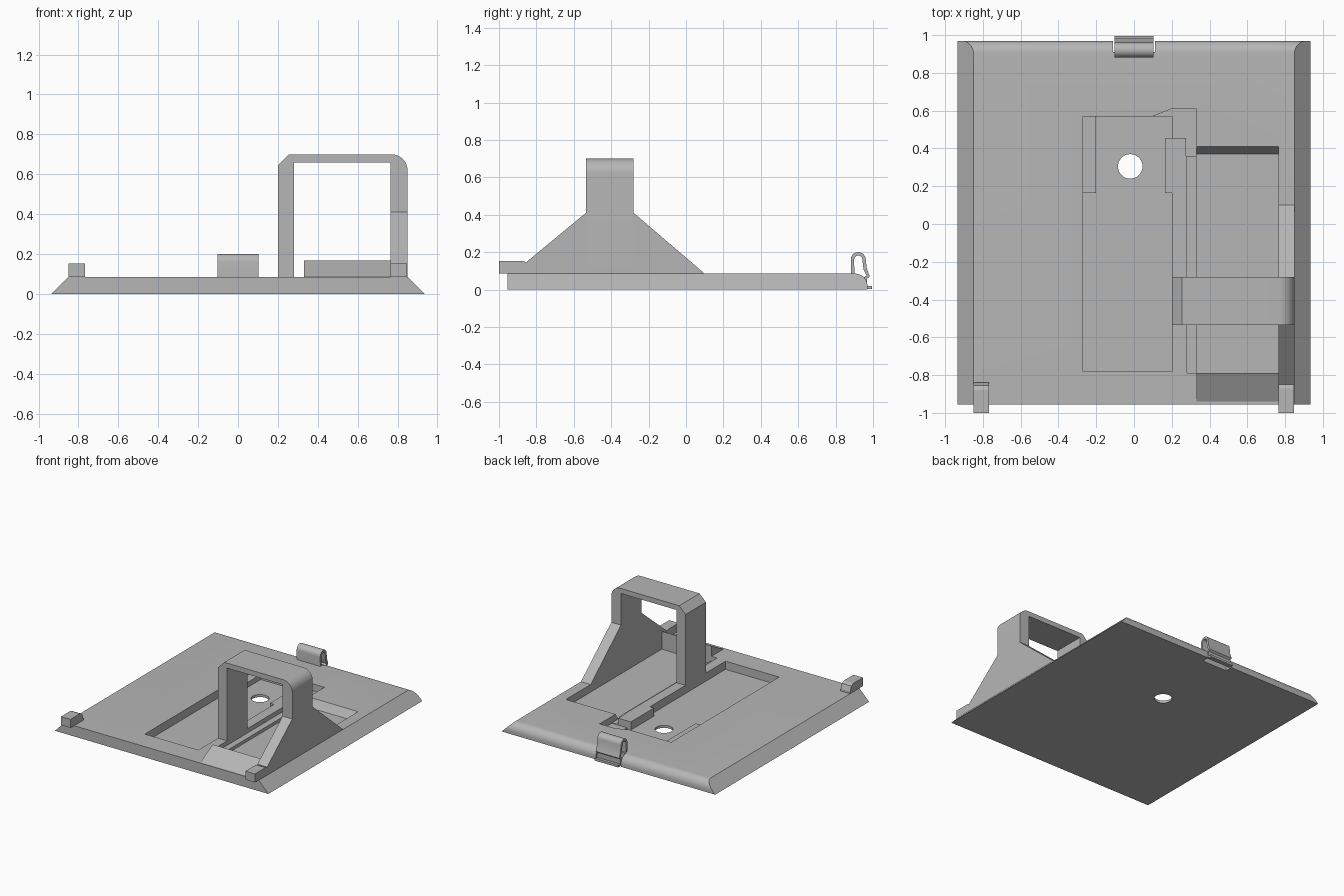
import bpy, bmesh, math

cube = bpy.data.objects.get("Cube")
if cube:
    bpy.data.objects.remove(cube, do_unlink=True)

grey = bpy.data.materials.new("plain grey")
grey.use_nodes = True
grey.diffuse_color = (0.47, 0.47, 0.47, 1)
grey.node_tree.nodes["Principled BSDF"].inputs["Base Color"].default_value = (0.47, 0.47, 0.47, 1)


def finish(name, bm):
    bmesh.ops.recalc_face_normals(bm, faces=bm.faces)
    mesh = bpy.data.meshes.new(name)
    bm.to_mesh(mesh)
    bm.free()
    mesh.materials.append(grey)
    obj = bpy.data.objects.new(name, mesh)
    bpy.context.collection.objects.link(obj)
    return obj


def loft(name, ends):
    """Closed solid between two matching outlines."""
    bm = bmesh.new()
    a, b = [[bm.verts.new(p) for p in end] for end in ends]
    bm.faces.new(a)
    bm.faces.new(b)
    n = len(a)
    for i in range(n):
        j = (i + 1) % n
        bm.faces.new((a[i], a[j], b[j], b[i]))
    return finish(name, bm)


def prism_x(name, profile, x0, x1):
    return loft(name, [[(x, y, z) for y, z in profile] for x in (x0, x1)])


def prism_y(name, profile, y0, y1):
    return loft(name, [[(x, y, z) for x, z in profile] for y in (y0, y1)])


def prism_z(name, profile, z0, z1):
    return loft(name, [[(x, y, z) for x, y in profile] for z in (z0, z1)])


def box(name, x0, x1, y0, y1, z0, z1):
    return prism_z(name, [(x0, y0), (x1, y0), (x1, y1), (x0, y1)], z0, z1)


def arc(cx, cy, r, start, end, n):
    angles = [math.radians(start + (end - start) * i / n) for i in range(n + 1)]
    return [(cx + r * math.cos(t), cy + r * math.sin(t)) for t in angles]


def activate(obj):
    bpy.ops.object.select_all(action='DESELECT')
    obj.select_set(True)
    bpy.context.view_layer.objects.active = obj


def cut(obj, cutter):
    cutter.hide_render = True
    mod = obj.modifiers.new("cut", 'BOOLEAN')
    mod.operation = 'DIFFERENCE'
    mod.solver = 'EXACT'
    mod.object = cutter
    activate(obj)
    bpy.ops.object.modifier_apply(modifier=mod.name)
    bpy.data.objects.remove(cutter, do_unlink=True)


def smooth(obj):
    activate(obj)
    bpy.ops.object.shade_smooth_by_angle(angle=math.radians(30))


TOP = 0.085
FLOOR = 0.02

# Base plate: sloped sides, rounded rear edge
outline = [(-0.955, 0), (0.97, 0), (0.97, 0.02)]
outline += arc(0.905, 0.02, 0.065, 0, 90, 10)[1:] + [(-0.955, TOP)]
plate = loft("base_plate", [[(s * (0.935 - z), y, z) for y, z in outline] for s in (-1, 1)])

# Main pocket with a shallower ledge at its rear corner
cut(plate, prism_z("pocket_cutter", [(-0.27, -0.78), (0.2, -0.78), (0.2, 0.57), (-0.2, 0.57),
                                     (-0.2, 0.165), (-0.27, 0.165)], FLOOR, 0.3))
cut(plate, box("ledge_cutter", -0.27, -0.195, 0.165, 0.57, 0.06, 0.3))

# Side pocket with a rear ramp and a shelf along its inner edge
cut(plate, prism_x("side_pocket_cutter", [(-0.79, 0.025), (0.37, 0.025), (0.41, TOP),
                                          (0.41, 0.3), (-0.79, 0.3)], 0.33, 0.765))
cut(plate, box("shelf_cutter", 0.28, 0.335, -0.79, 0.37, 0.05, 0.3))

# Channel joining both pockets behind the divider
cut(plate, prism_z("channel_cutter", [(0.13, 0.455), (0.33, 0.455), (0.33, 0.61),
                                      (0.2, 0.61), (0.1, 0.57)], 0.03, 0.3))
cut(plate, box("link_cutter", 0.275, 0.33, 0.36, 0.46, 0.035, 0.3))

# Clip notch and screw hole
cut(plate, box("notch_cutter", -0.11, 0.11, 0.91, 1.1, -0.1, 0.3))
cut(plate, prism_z("hole_cutter", arc(-0.02, 0.305, 0.065, 0, 348.75, 31), -0.1, 0.3))
smooth(plate)

# Divider bulge beside the main pocket
box("divider_block", 0.165, 0.21, 0.165, 0.455, FLOOR, TOP)

# Raised entry ramp in front of the side pocket
prism_x("entry_ramp", [(-0.94, TOP), (-0.94, 0.07), (-0.79, 0.07), (-0.79, 0.167)], 0.33, 0.77)

# Arch: chamfered on the inner corner, rounded on the outer one
arch_profile = [(0.2, 0.02), (0.2, 0.645), (0.255, 0.7)]
arch_profile += arc(0.77, 0.62, 0.08, 90, 0, 10)
arch_profile += [(0.85, 0.08), (0.765, 0.08), (0.765, 0.66), (0.28, 0.66), (0.28, 0.02)]
smooth(prism_y("arch", arch_profile, -0.535, -0.28))

# Sloping gussets in front of and behind the outer arch leg
prism_x("front_gusset", [(-0.85, 0.08), (-0.85, 0.15), (-0.535, 0.41), (-0.535, 0.08)], 0.765, 0.85)
prism_x("rear_gusset", [(-0.28, 0.08), (-0.28, 0.41), (0.1, TOP), (0.1, 0.08)], 0.765, 0.85)

# Front hook feet
for side, x0 in (("left", 0.765), ("right", -0.85)):
    foot = [(-1, TOP), (-0.84, TOP), (-0.84, 0.14), (-0.87, 0.152), (-1, 0.152)]
    if side == "right":
        foot[2:4] = [(-0.84, 0.1), (-0.855, 0.14), (-0.88, 0.152)]
    prism_x(side + "_foot", foot, x0, x0 + 0.083)

# Spring clip: a folded ribbon with a latch bump and a release tab
path = [(0.892, 0.03)] + arc(0.921, 0.16, 0.031, 180, 0, 12)
path += [(0.958, 0.11), (0.974, 0.072), (0.96, 0.062), (0.96, 0.011), (0.995, 0.011)]
bm = bmesh.new()
rows = [[bm.verts.new((x, y, z)) for x in (-0.103, 0.103)] for y, z in path]
for a, b in zip(rows, rows[1:]):
    bm.faces.new((a[0], a[1], b[1], b[0]))
clip = finish("spring_clip", bm)
thick = clip.modifiers.new("thickness", 'SOLIDIFY')
thick.thickness = 0.018
thick.offset = 0
activate(clip)
bpy.ops.object.modifier_apply(modifier=thick.name)
smooth(clip)
